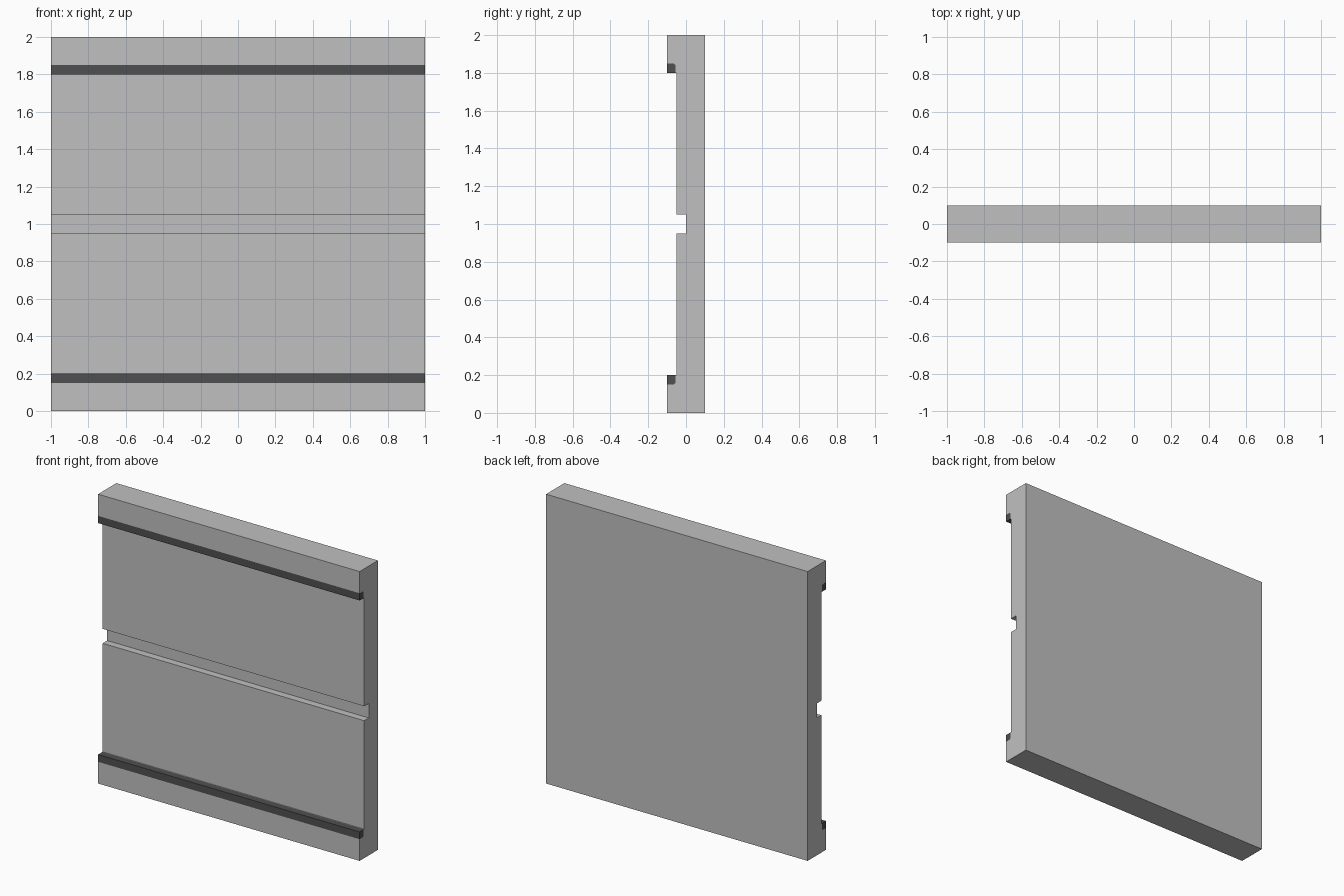
import bpy, bmesh

if "Cube" in bpy.data.objects:
    bpy.data.objects.remove(bpy.data.objects["Cube"])


def material(name, rgb):
    mat = bpy.data.materials.new(name)
    mat.diffuse_color = (*rgb, 1)
    mat.use_nodes = True
    mat.node_tree.nodes["Principled BSDF"].inputs["Base Color"].default_value = mat.diffuse_color
    return mat


def extrude_profile(name, points, mat, half_width=1.0):
    """Extrude a (y, z) outline along x, centred on x = 0."""
    bm = bmesh.new()
    face = bm.faces.new([bm.verts.new((-half_width, y, z)) for y, z in points])
    result = bmesh.ops.extrude_face_region(bm, geom=[face])
    moved = [v for v in result["geom"] if isinstance(v, bmesh.types.BMVert)]
    bmesh.ops.translate(bm, verts=moved, vec=(2 * half_width, 0, 0))
    bmesh.ops.recalc_face_normals(bm, faces=bm.faces)
    mesh = bpy.data.meshes.new(name)
    bm.to_mesh(mesh)
    bm.free()
    mesh.materials.append(mat)
    obj = bpy.data.objects.new(name, mesh)
    bpy.context.collection.objects.link(obj)
    return obj


def mirrored(points):
    """Flip an outline about the mid height z = 1."""
    return [(y, 2 - z) for y, z in reversed(points)]


light_grey = material("light grey", (0.53, 0.53, 0.53))
dark_grey = material("dark grey", (0.08, 0.08, 0.082))

# Inner edge of the strip seat, with its clipped corner
seat = [(-0.1, 0.15), (-0.065, 0.15), (-0.055, 0.16), (-0.055, 0.2)]

# Wall panel: raised rails, recessed field and a central groove
lower = [(0.1, 0), (-0.1, 0)] + seat + [(-0.05, 0.2), (-0.05, 0.95), (0, 0.95)]
extrude_profile("wall_panel", lower + mirrored(lower), light_grey)

# Dark strips let into both rails, flush with the front
strip = seat + [(-0.1, 0.2)]
extrude_profile("lower_strip", strip, dark_grey)
extrude_profile("upper_strip", mirrored(strip), dark_grey)
